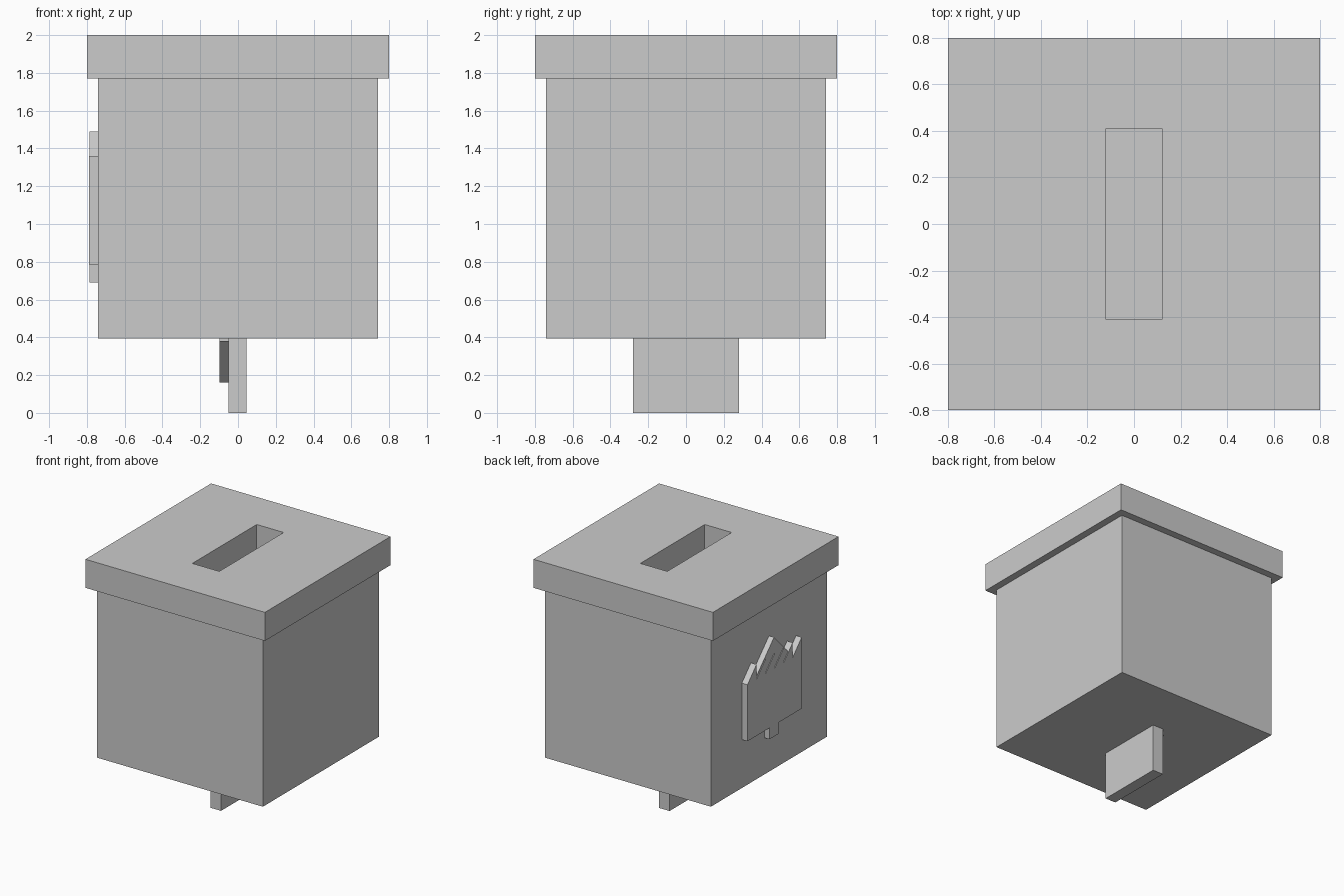
import bpy
import bmesh

if "Cube" in bpy.data.objects:
    bpy.data.objects.remove(bpy.data.objects["Cube"])


def box(name, x, y, z):
    """Axis-aligned box from (min, max) ranges."""
    bm = bmesh.new()
    bmesh.ops.create_cube(bm, size=1)
    for v in bm.verts:
        for i, (lo, hi) in enumerate((x, y, z)):
            v.co[i] = hi if v.co[i] > 0 else lo
    return finish(name, bm)


def plate(name, outline, x_back, x_front):
    """Extrude a (y, z) outline along x."""
    bm = bmesh.new()
    face = bm.faces.new([bm.verts.new((x_back, y, z)) for y, z in outline])
    ext = bmesh.ops.extrude_face_region(bm, geom=[face])
    for v in ext["geom"]:
        if isinstance(v, bmesh.types.BMVert):
            v.co.x = x_front
    return finish(name, bm)


def finish(name, bm):
    bmesh.ops.recalc_face_normals(bm, faces=bm.faces)
    mesh = bpy.data.meshes.new(name)
    bm.to_mesh(mesh)
    bm.free()
    obj = bpy.data.objects.new(name, mesh)
    bpy.context.collection.objects.link(obj)
    return obj


def arrow(tip, neck, end, head=0.235, shaft=0.058):
    """Symmetric arrow outline in (y, z), pointing from end to tip."""
    half = [(shaft, end), (shaft, neck), (head, neck)]
    return half + [(0, tip)] + [(-y, z) for y, z in reversed(half)]


# Box body and foot
box("body", (-0.74, 0.74), (-0.74, 0.74), (0.395, 1.77))
box("foot", (-0.05, 0.045), (-0.28, 0.28), (0, 0.4))

# Lid frame around the slot
lid = bmesh.new()
rings = []
for z in (1.77, 2.0):
    for hx, hy in ((0.8, 0.8), (0.12, 0.41)):
        rings.append([lid.verts.new((sx * hx, sy * hy, z))
                      for sx, sy in ((-1, -1), (1, -1), (1, 1), (-1, 1))])
low_out, low_in, top_out, top_in = rings
for a, b in ((low_out, top_out), (top_out, top_in), (top_in, low_in), (low_in, low_out)):
    for i in range(4):
        j = (i + 1) % 4
        lid.faces.new((a[i], a[j], b[j], b[i]))
finish("lid", lid)

# Raised sawtooth panel on the left side: six teeth
teeth, half_width = 6, 0.345
step = 2 * half_width / teeth
outline = [(-half_width, 0.785), (half_width, 0.785)]
for i in range(teeth):
    y = half_width - i * step
    outline += [(y, 1.24), (y - step, 1.36)]
plate("sawtooth_panel", outline, -0.73, -0.79)

# Arrow reliefs: up behind the panel, down on the foot
plate("side_arrow", arrow(1.49, 1.25, 0.69), -0.73, -0.785)
plate("foot_arrow", arrow(0.16, 0.38, 0.4), -0.04, -0.097)
